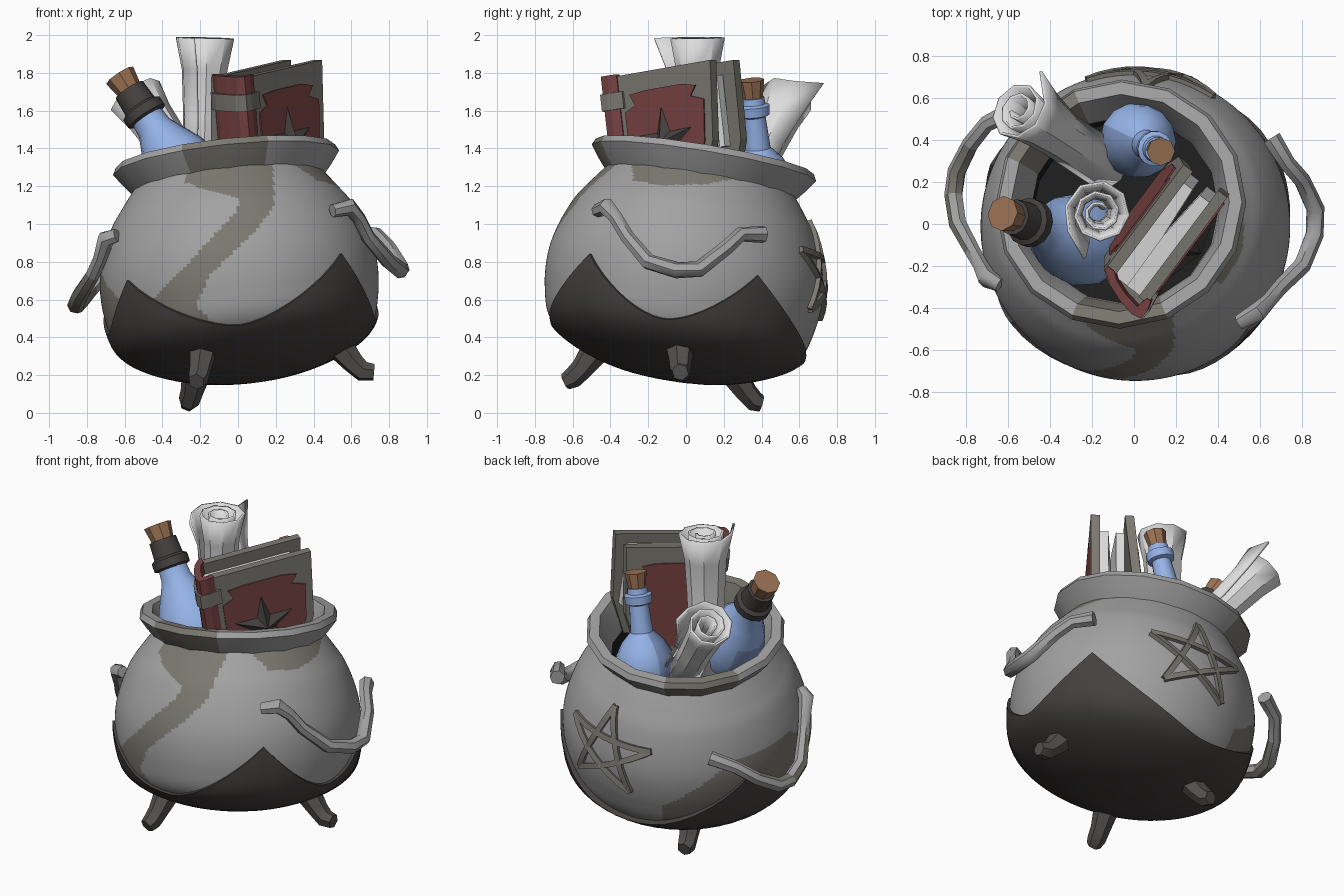
import bpy, bmesh, math
from mathutils import Vector, Matrix

if "Cube" in bpy.data.objects:
    bpy.data.objects.remove(bpy.data.objects["Cube"])


def material(name, r, g, b):
    m = bpy.data.materials.new(name)
    m.diffuse_color = (r, g, b, 1)
    m.use_nodes = True
    m.node_tree.nodes["Principled BSDF"].inputs["Base Color"].default_value = m.diffuse_color
    return m


IRON = material("iron grey", .36, .36, .36)
WORN = material("worn olive grey", .20, .19, .165)
SOOT = material("soot dark", .058, .052, .050)
LEG = material("leg dark grey", .088, .083, .080)
BLACK = material("inside black", .012, .012, .012)
PAPER = material("paper", .72, .72, .72)
RED = material("book red", .19, .055, .055)
BLUE = material("bottle blue", .30, .45, .80)
DEEP = material("deep blue", .20, .29, .52)
CORK = material("cork brown", .33, .17, .09)


def make(name, verts, faces, mats, idx=None, frame=None, angle=35):
    """Mesh object with baked frame, outward normals and sharp edges kept."""
    me = bpy.data.meshes.new(name)
    me.from_pydata([(frame @ Vector(v)) if frame else Vector(v) for v in verts], [], faces)
    for m in mats:
        me.materials.append(m)
    if idx:
        for p, i in zip(me.polygons, idx):
            p.material_index = i
    bm = bmesh.new()
    bm.from_mesh(me)
    bmesh.ops.recalc_face_normals(bm, faces=bm.faces)
    bm.to_mesh(me)
    bm.free()
    if angle:
        me.shade_smooth()
        me.set_sharp_from_angle(angle=math.radians(angle))
    ob = bpy.data.objects.new(name, me)
    bpy.context.collection.objects.link(ob)
    return ob


def ring_faces(rows, n):
    return [(j * n + i, j * n + (i + 1) % n, (j + 1) * n + (i + 1) % n, (j + 1) * n + i)
            for j in range(rows - 1) for i in range(n)]


def lathe(name, prof, sides, mats, frame, rule=None, caps=(True, True), angle=35):
    verts = [(r * math.cos(2 * math.pi * i / sides), r * math.sin(2 * math.pi * i / sides), z)
             for r, z in prof for i in range(sides)]
    faces = ring_faces(len(prof), sides)
    idx = [rule(k // sides, (k % sides + .5) * 360 / sides) if rule else 0 for k in range(len(faces))]
    if caps[0]:
        faces.append(tuple(range(sides)))
    if caps[1]:
        faces.append(tuple(range((len(prof) - 1) * sides, len(prof) * sides)))
    return make(name, verts, faces, mats, idx + [0] * (len(faces) - len(idx)), frame, angle)


def tube(name, pts, radii, sides, mats, angle=40, start=(0.3, 0.2, 1)):
    pts = [Vector(p) for p in pts]
    nrm, verts = Vector(start), []
    for i, p in enumerate(pts):
        t = (pts[min(i + 1, len(pts) - 1)] - pts[max(i - 1, 0)]).normalized()
        nrm = (nrm - t * nrm.dot(t)).normalized()
        b = t.cross(nrm)
        for k in range(sides):
            a = 2 * math.pi * (k + .5) / sides
            verts.append(p + (nrm * math.cos(a) + b * math.sin(a)) * radii[i])
    n = len(verts)
    faces = ring_faces(len(pts), sides) + [tuple(range(sides)), tuple(range(n - sides, n))]
    return make(name, verts, faces, mats, angle=angle)


def axis_frame(base, top):
    d = Vector(top) - Vector(base)
    q = Vector((0, 0, 1)).rotation_difference(d)
    return Matrix.Translation(base) @ q.to_matrix().to_4x4(), d.length


def prism(name, poly, lo, hi, mat, frame):
    n = len(poly)
    verts = [(a, b, h) for h in (lo, hi) for a, b in poly]
    return make(name, verts, ring_faces(2, n) + [tuple(range(n)), tuple(range(n, 2 * n))],
                [mat], frame=frame, angle=0)


def inside(x, y, poly):
    hit = False
    for (x1, y1), (x2, y2) in zip(poly, poly[1:] + poly[:1]):
        if (y1 > y) != (y2 > y) and x < (x2 - x1) * (y - y1) / (y2 - y1) + x1:
            hit = not hit
    return hit


# --- pot: tilted frame and smooth profile ---
POT, _ = axis_frame((0, 0, .75), (-.11, .165, 1.75))
CP = [(.001, -.568), (.28, -.545), (.52, -.468), (.67, -.36), (.725, -.2), (.738, -.03),
      (.712, .12), (.65, .28), (.58, .385), (.5, .49)]


def profile(s):
    i = min(int(s), len(CP) - 2)
    t = s - i
    a, b, c, d = (Vector(CP[max(0, min(len(CP) - 1, i + k))]) for k in (-1, 0, 1, 2))
    return .5 * (2 * b + (c - a) * t + (2 * a - 5 * b + 4 * c - d) * t * t + (3 * b - a - 3 * c + d) * t ** 3)


def s_at(h):
    lo, hi = 0, len(CP) - 1
    for _ in range(30):
        mid = (lo + hi) / 2
        lo, hi = (mid, hi) if profile(mid)[1] < h else (lo, mid)
    return lo


def on_pot(az, h, off=0):
    r = profile(s_at(h))[0] + off
    return POT @ Vector((r * math.cos(az), r * math.sin(az), h))


# worn patches on the pot, chosen by region
STREAK = [(-.28, 1.22), (-.28, 1.4), (.18, 1.4), (.195, 1.10), (.09, .96), (-.15, .73), (-.22, .57), (-.12, .46),
          (-.31, .46), (-.475, .58), (-.33, .72), (-.14, .93), (0, 1.07), (0, 1.14), (-.17, 1.18)]
SIDE_PATCH = [(-.29, 1.4), (-.28, 1.23), (-.12, 1.205), (.1, 1.21), (.26, 1.24), (.26, 1.4)]
ROWS, SIDES = 110, 200
body_prof = [tuple(profile(9 * k / ROWS)) for k in range(ROWS + 1)]


def body_rule(j, deg):
    r, h = (Vector(body_prof[j]) + Vector(body_prof[j + 1])) / 2
    a = math.radians(deg)
    p = POT @ Vector((r * math.cos(a), r * math.sin(a), h))
    front = p.y < 0 and inside(p.x, p.z, STREAK)
    side = p.x > 0 and inside(p.y, p.z, SIDE_PATCH)
    left = 113 < deg < 210 and h < min(.1, -.2 + (deg - 113) / 30 * .27, .1 - (deg - 185) / 20 * .2)
    return 1 if front or side or left else 0


lathe("pot_body", body_prof, SIDES, [IRON, WORN], POT, body_rule, (True, False), 60)

# sooty base shell with pointed upper edge
PEAKS = [(-142, -.06, -.39), (-43, -.05, -.34), (31, -.03, -.37), (157, .0, -.27), (218, -.06, 0)]
cols = []
for (a0, h0, low), (a1, h1, _) in zip(PEAKS, PEAKS[1:]):
    for k in range(18):
        t = k / 9 - 1
        cols.append((math.radians(a0 + (a1 - a0) * k / 18),
                     low + ((h0 if t < 0 else h1) - low) * abs(t) ** 1.8))
verts, R = [], 18
for k in range(R + 2):
    for az, h in cols:
        r, z = profile(s_at(h) * max(.004, min(k, R) / R))
        g = 1.022 + .03 * max(0, math.sin(az)) * max(0, min(1, -z * 5 - .6)) if k <= R else .985
        verts.append((r * g * math.cos(az), r * g * math.sin(az), z * min(g, 1.022)))
make("soot_base", verts, ring_faces(R + 2, len(cols)) + [tuple(range(len(cols)))], [SOOT], frame=POT, angle=50)

# lip and dark inside
LIP = [(.50, .455), (.555, .52), (.602, .585), (.585, .62), (.525, .62), (.47, .50), (.45, .42)]
lathe("pot_lip", LIP, 16, [IRON, WORN], POT,
      lambda j, d: 1 if 245 < d < 285 or 110 < d < 155 else 0, (False, False), 25)
lathe("pot_inside", [(.452, .43), (.47, .2)], 16, [BLACK], POT, None, (False, True))

# handles
RIGHT = [(.50, -.47, 1.07), (.59, -.42, 1.09), (.64, -.37, 1.03), (.69, -.31, .93), (.80, -.2, .80), (.86, -.05, .755),
         (.865, .07, .76), (.80, .21, .87), (.73, .29, .945), (.655, .41, .945)]
LEFT = [(-.64, -.29, .94), (-.70, -.26, .92), (-.73, -.2, .82), (-.77, -.13, .73), (-.84, .0, .62), (-.86, .14, .57),
        (-.845, .25, .575), (-.78, .38, .65), (-.70, .48, .74), (-.56, .55, .79)]
RAD = [.036, .047, .037, .038, .043, .045, .045, .041, .040, .046]
tube("handle_right", RIGHT, RAD, 7, [IRON], 50)
left = tube("handle_left", LEFT, RAD, 7, [IRON, WORN], 50)
for p in left.data.polygons:
    p.material_index = int(p.normal.y < .1 and -.16 < p.center.y < .35)

# three stubby legs
for name, pts in (("leg_front", [(-.175, -.43, .40), (-.2, -.55, .235), (-.21, -.60, .185), (-.22, -.64, .165)]),
                  ("leg_back", [(-.205, .21, .28), (-.245, .32, .11), (-.26, .365, .06), (-.265, .40, .05)]),
                  ("leg_right", [(.49, -.03, .41), (.61, -.03, .265), (.66, -.03, .22), (.72, -.03, .215)])):
    tube(name, pts, [.09, .06, .056, .045], 6, [LEG], 30)

# raised five-point star on the back
tips = [(.34 * math.cos(math.radians(-53 + 144 * k)), .265 * math.sin(math.radians(-53 + 144 * k))) for k in range(6)]
for k in range(5):
    line = []
    for i in range(9):
        t = i / 8
        a, b = (tips[k][c] * (1 - t) + tips[k + 1][c] * t for c in (0, 1))
        line.append(on_pot(math.radians(82) + a / .72, .09 + b, .004))
    tube(f"star_ridge_{k + 1}", line, [.025] * 9, 4, [WORN], 40, (0, 1, .2))


# --- bottles ---
def bottle(name, base, top, glass, neck, neck_mat, cork, patch, bands):
    f, _ = axis_frame(base, top)
    lathe(name + "_glass", glass, 14, [BLUE, DEEP], f,
          lambda j, d: 1 if patch[0] < d < patch[1] and j <= bands else 0)
    lathe(name + "_neck", neck, 14, [neck_mat], f)
    lathe(name + "_cork", cork, 8, [CORK], f)


bottle("left_bottle", (-.24, -.08, 1.2), (-.625, .05, 1.785),
       [(.01, -.22), (.12, -.18), (.2, -.08), (.22, 0), (.21, .1), (.175, .21), (.125, .31), (.094, .38), (.088, .46)],
       [(.094, .44), (.115, .45), (.115, .50), (.092, .515), (.086, .62)], SOOT,
       [(.065, .6), (.085, .715)], (140, 220), 4)
bottle("back_bottle", (.015, .40, 1.18), (.13, .345, 1.77),
       [(.01, -.18), (.1, -.155), (.165, -.08), (.182, 0), (.172, .085), (.13, .16), (.07, .225), (.056, .43)],
       [(.06, .395), (.082, .405), (.085, .455), (.064, .465), (.06, .50)], BLUE,
       [(.05, .48), (.068, .595)], (150, 245), 5)


# --- rolled paper ---
def scroll(name, base, top, rad, flap_az, flare, flap_rise):
    f, length = axis_frame(base, top)
    n, turns, verts = 23, 2.6, []
    for t, s in ((0, .9), (.55, .88), (.82, 1), (1, flare)):
        for i in range(n):
            q = i / (n - 1)
            a = math.radians(flap_az) + (q - 1) * turns * 2 * math.pi
            r = rad * s * (.25 + .75 * q)
            z = t * length
            if i == n - 1:
                r *= 1 + .6 * max(0, t - .5)
                z += flap_rise * (t == 1)
            verts.append((r * math.cos(a), r * math.sin(a), z))
    faces = [(j * n + i, j * n + i + 1, (j + 1) * n + i + 1, (j + 1) * n + i) for j in range(3) for i in range(n - 1)]
    ob = make(name, verts, faces, [PAPER], frame=f, angle=30)
    mod = ob.modifiers.new("thickness", 'SOLIDIFY')
    mod.thickness, mod.offset = .014, 0


scroll("scroll_upright", (-.19, .065, 1.05), (-.165, .05, 1.985), .134, -108, 1.3, 0)
scroll("scroll_leaning", (-.13, .27, 1.08), (-.555, .55, 1.67), .135, 45, 1.22, .06)

# --- book ---
U = Vector((.6, .8, .14)).normalized()
N = Vector((.8, -.6, 0))
V = N.cross(U)
S = Vector((.065, -.38, 1.78))
FACE = Matrix.Translation(S) @ Matrix((U, V, N)).transposed().to_4x4()
EDGE = Matrix.Translation(S) @ Matrix((U, N, V)).transposed().to_4x4()
LEAN = Matrix.Translation(S) @ Matrix((U, V + .1 * N, N)).transposed().to_4x4()

COVER = [(0, 0), (.64, 0), (.60, -.42), (.5, -.65), (0, -.65)]
PANEL = [(.05, -.2), (.12, -.17), (.09, -.11), (.2, -.10), (.44, -.10), (.53, -.12), (.49, -.17),
         (.575, -.2), (.55, -.42), (.46, -.62), (.05, -.62)]
for name, lo, hi, plate, frame in (("front", -.055, 0, .004, FACE), ("back", -.26, -.205, -.264, LEAN)):
    prism(f"book_{name}_cover", COVER, lo, hi, WORN, frame)
    prism(f"book_{name}_panel", PANEL, plate - .004, plate + .004, RED, frame)
# pages split by a narrow valley at the open edge
prism("book_pages_front", [(0, -.055), (.56, -.055), (.56, -.11), (.3, -.135), (0, -.13)], -.45, -.06, PAPER, EDGE)
prism("book_pages_back", [(0, -.205), (.56, -.205), (.56, -.155), (.3, -.135), (0, -.13)], -.45, -.07, PAPER, EDGE)
# thin curved spine and its strap
OUTER = [(.02, .006), (-.03, .02), (-.075, .018), (-.085, -.03), (-.065, -.12), (-.035, -.2), (.01, -.262), (.03, -.262)]
INNER = [(.03, -.22), (0, -.18), (-.025, -.11), (-.04, -.03), (.02, -.02)]
prism("book_spine", OUTER + INNER, -.65, .01, RED, EDGE)
prism("spine_strap", [(u - .012 if u < .015 else .05, n + (.008 if n > 0 else -.008)) for u, n in OUTER],
      -.175, -.085, WORN, EDGE)
# faceted star on the front cover
star = [((.20 if k % 2 == 0 else .075) * math.sin(math.pi * k / 5) + .29,
         (.20 if k % 2 == 0 else .075) * math.cos(math.pi * k / 5) - .395, .006) for k in range(10)]
make("book_star", star + [(.29, -.395, .06)], [(k, (k + 1) % 10, 10) for k in range(10)] + [tuple(range(10))],
     [SOOT], frame=FACE, angle=0)
